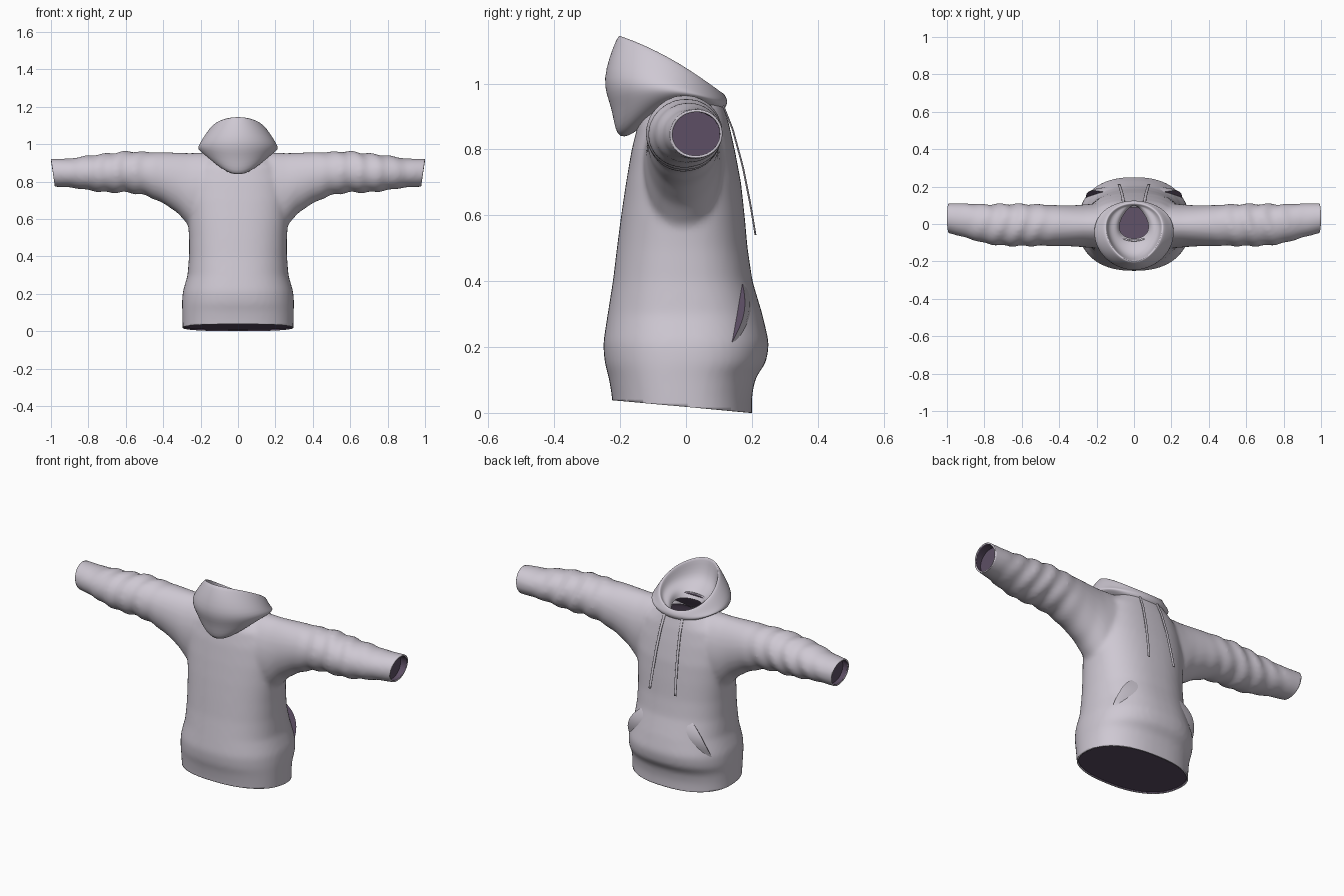
import bpy, bmesh, math
from mathutils import Vector

cube = bpy.data.objects.get("Cube")
if cube:
    bpy.data.objects.remove(cube)


def material(name, color):
    m = bpy.data.materials.new(name)
    m.use_nodes = True
    m.diffuse_color = color
    bsdf = next(n for n in m.node_tree.nodes if n.type == 'BSDF_PRINCIPLED')
    bsdf.inputs["Base Color"].default_value = color
    bsdf.inputs["Roughness"].default_value = 0.9
    return m


FABRIC = material("pale_lilac_fabric", (0.62, 0.58, 0.65, 1))
LINING = material("dark_purple_lining", (0.11, 0.078, 0.13, 1))
SQUARENESS = 2.35


def sgn_pow(v, p):
    return math.copysign(abs(v) ** p, v)


def sample(table, u):
    """Linear interpolation in a table keyed by its first column."""
    for a, b in zip(table, table[1:]):
        if u <= b[0]:
            k = (u - a[0]) / (b[0] - a[0])
            return [p + (q - p) * k for p, q in zip(a, b)]
    return list(table[-1])


def loft(bm, rings, caps=False):
    loops = [[bm.verts.new(p) for p in ring] for ring in rings]
    n = len(loops[0])
    for a, b in zip(loops, loops[1:]):
        for i in range(n):
            j = (i + 1) % n
            bm.faces.new((a[i], a[j], b[j], b[i]))
    if caps:
        bm.faces.new(loops[0][::-1])
        bm.faces.new(loops[-1])


def finish(bm, name, mats):
    me = bpy.data.meshes.new(name)
    for f in bm.faces:
        f.smooth = True
    bm.to_mesh(me)
    bm.free()
    for m in mats:
        me.materials.append(m)
    ob = bpy.data.objects.new(name, me)
    bpy.context.scene.collection.objects.link(ob)
    return ob


def angles(n):
    return [2 * math.pi * i / n for i in range(n)]


# Torso profile: height, half width, -y edge, +y edge
TORSO = [
    (-0.06, 0.295, -0.215, 0.20), (0.05, 0.297, -0.225, 0.20),
    (0.11, 0.298, -0.235, 0.212), (0.15, 0.30, -0.247, 0.243),
    (0.21, 0.296, -0.252, 0.253), (0.30, 0.27, -0.238, 0.232),
    (0.40, 0.262, -0.222, 0.202), (0.50, 0.262, -0.21, 0.187),
    (0.60, 0.268, -0.197, 0.178), (0.70, 0.272, -0.182, 0.167),
    (0.80, 0.262, -0.165, 0.148), (0.88, 0.235, -0.145, 0.13),
    (0.93, 0.17, -0.115, 0.115), (0.96, 0.12, -0.10, 0.108),
    (1.02, 0.09, -0.08, 0.09),
]
# Sleeve profile: distance out, low z, high z, -y edge, +y edge
SLEEVE = [
    (0.05, 0.58, 0.955, -0.13, 0.11), (0.20, 0.54, 0.955, -0.13, 0.11),
    (0.26, 0.56, 0.953, -0.125, 0.105), (0.32, 0.63, 0.955, -0.12, 0.10),
    (0.40, 0.685, 0.958, -0.118, 0.10), (0.50, 0.725, 0.962, -0.12, 0.108),
    (0.60, 0.737, 0.968, -0.124, 0.113), (0.70, 0.735, 0.956, -0.124, 0.113),
    (0.80, 0.75, 0.944, -0.108, 0.11), (0.90, 0.768, 0.924, -0.075, 0.112),
    (1.06, 0.776, 0.922, -0.03, 0.112),
]


def torso_ring(z, size=1):
    _, w, yb, yf = sample(TORSO, z)
    p = 2 / SQUARENESS
    return [Vector((size * w * sgn_pow(math.sin(t), p),
                    (yf + yb) / 2 + size * (yf - yb) / 2 * sgn_pow(math.cos(t), p), z))
            for t in angles(48)]


def torso_point(side, y, z):
    _, w, yb, yf = sample(TORSO, z)
    c = abs((y - (yf + yb) / 2) / ((yf - yb) / 2))
    return Vector((side * w * (1 - min(c, 1) ** SQUARENESS) ** (1 / SQUARENESS), y, z))


def sleeve_ring(x, side, size=1):
    _, lo, hi, yb, yf = sample(SLEEVE, x)
    fold = 0.1 * max(0, math.sin(math.pi * min(1, max(0, (x - 0.4) / 0.55))))
    ring = []
    for t in angles(40):
        wave = math.sin(x * 62 + 1.8 * math.sin(t + 0.6) + math.sin(2 * t))
        r = size * (1 - fold * (0.5 - 0.5 * wave))
        ring.append(Vector((side * x,
                            (yb + yf) / 2 + (yf - yb) / 2 * r * math.cos(t),
                            (lo + hi) / 2 + (hi - lo) / 2 * r * math.sin(t))))
    return ring


# Garment body: torso and sleeves fused into one soft skin
bm = bmesh.new()
loft(bm, [torso_ring(-0.06 + 1.08 * i / 54) for i in range(55)], caps=True)
for side in (-1, 1):
    loft(bm, [sleeve_ring(0.05 + 1.01 * i / 80, side) for i in range(81)], caps=True)
bmesh.ops.recalc_face_normals(bm, faces=bm.faces[:])
blank = finish(bm, "body_blank", [FABRIC])
fuse = blank.modifiers.new("fuse", 'REMESH')
fuse.mode = 'VOXEL'
fuse.voxel_size = 0.012
soft = blank.modifiers.new("soften", 'SMOOTH')
soft.factor = 0.5
soft.iterations = 8
deps = bpy.context.evaluated_depsgraph_get()
skin = bpy.data.meshes.new_from_object(blank.evaluated_get(deps))
bpy.data.objects.remove(blank)


def trim(bm, co, no, keep=lambda c: True):
    """Cut the skin with a plane and drop the part beyond it."""
    faces = [f for f in bm.faces if keep(f.calc_center_median())]
    edges = {e for f in faces for e in f.edges}
    verts = {v for f in faces for v in f.verts}
    bmesh.ops.bisect_plane(bm, geom=list(verts) + list(edges) + faces,
                           plane_co=co, plane_no=no, clear_outer=True)


# Open the hem, cuffs and neck
bm = bmesh.new()
bm.from_mesh(skin)
trim(bm, (0, -0.22, 0.038), (0, -0.09, -1))
for side in (-1, 1):
    trim(bm, (side * 0.99, 0, 0.85), (side, 0, -0.14))
trim(bm, (0, 0, 0.965), (0, 0.25, 1), lambda c: abs(c.x) < 0.16 and c.z > 0.8)
bmesh.ops.recalc_face_normals(bm, faces=bm.faces[:])
body = finish(bm, "body_and_sleeves", [FABRIC, LINING])
cloth = body.modifiers.new("cloth", 'SOLIDIFY')
cloth.thickness = 0.008
cloth.offset = -1
cloth.material_offset = 1

# Lining panels that close the hem and the sleeves
bm = bmesh.new()
hem = torso_ring(0.03, 0.98)
for p in hem:
    p.z = 0.045 - 0.09 * (p.y + 0.22)
bm.faces.new([bm.verts.new(p) for p in hem])
for side in (-1, 1):
    cuff = sleeve_ring(0.95, side, 0.94)
    bm.faces.new([bm.verts.new(p) for p in cuff[::side]])
finish(bm, "inner_lining", [LINING])

# Hood rings: half width, -y edge, +y edge, z at -y, sides and +y, widening to +y
HOOD = [
    (0.11, -0.10, 0.09, 0.90, 0.92, 0.90, 0),
    (0.16, -0.165, 0.105, 0.84, 0.94, 0.91, 0.2),
    (0.195, -0.215, 0.12, 0.83, 0.955, 0.925, 0.25),
    (0.217, -0.224, 0.127, 0.93, 0.975, 0.94, 0.05),
    (0.21, -0.262, 0.125, 1.005, 1.0, 0.955, 0),
    (0.155, -0.207, 0.114, 1.152, 1.08, 0.972, 0.2),
    (0.145, -0.197, 0.106, 1.149, 1.076, 0.968, 0.2),
    (0.135, -0.18, 0.10, 1.03, 1.01, 0.96, 0.1),
    (0.09, -0.10, 0.098, 0.995, 0.99, 0.955, -0.15),
    (0.074, -0.078, 0.098, 0.955, 0.955, 0.935, -0.35),
]


def hood_ring(w, yb, yf, zb, zs, zf, widen):
    ring = []
    for t in angles(32):
        c = math.cos(t)
        z = zs + (zf - zb) / 2 * c + ((zf + zb) / 2 - zs) * c * c
        ring.append(Vector((w * math.sin(t) * (1 + widen * c),
                            (yf + yb) / 2 + (yf - yb) / 2 * c, z)))
    return ring


bm = bmesh.new()
loft(bm, [hood_ring(*r) for r in HOOD])
bmesh.ops.recalc_face_normals(bm, faces=bm.faces[:])
hood = finish(bm, "hood", [FABRIC])
round_off = hood.modifiers.new("smooth", 'SUBSURF')
round_off.levels = round_off.render_levels = 2

# Drawcord path: height, distance out, y
CORD = [(0.54, 0.08, 0.211), (0.63, 0.074, 0.196), (0.75, 0.067, 0.172),
        (0.86, 0.06, 0.142), (0.94, 0.055, 0.11)]

for side, label in ((1, "left"), (-1, "right")):
    # Flat drawcord hanging from the collar
    bm = bmesh.new()
    rings = []
    for i in range(21):
        z, x, y = sample(CORD, 0.54 + 0.02 * i)
        rings.append([Vector((side * x + 0.008 * math.cos(t), y + 0.003 * math.sin(t), z))
                      for t in angles(10)])
    loft(bm, rings, caps=True)
    bmesh.ops.recalc_face_normals(bm, faces=bm.faces[:])
    finish(bm, label + "_drawcord", [FABRIC])

    # Pocket opening: a raised pouch edge with the lining showing behind it
    bm = bmesh.new()
    out = Vector((side * 0.71, 0.71, 0))
    rows = []
    for i in range(21):
        s = i / 20
        z = 0.21 + 0.19 * s
        y = 0.14 + 0.033 * s
        bulge = math.sin(math.pi * s)
        root = torso_point(side, y, z) - out * 0.004
        lip = root + out * (0.032 * bulge)
        fore = torso_point(side, y + 0.02 + 0.025 * bulge, z) - out * 0.006
        mid = (lip + fore) / 2 + out * (0.005 * bulge)
        rows.append([[bm.verts.new(p) for p in strip]
                     for strip in ((root, lip), (lip, mid, fore))])
    for a, b in zip(rows, rows[1:]):
        for k, (p, q) in enumerate(zip(a, b)):
            for j in range(len(p) - 1):
                quad = (p[j], p[j + 1], q[j + 1], q[j])
                face = bm.faces.new(quad if side > 0 else quad[::-1])
                face.material_index = 1 - k
    finish(bm, label + "_pocket_edge", [FABRIC, LINING])
